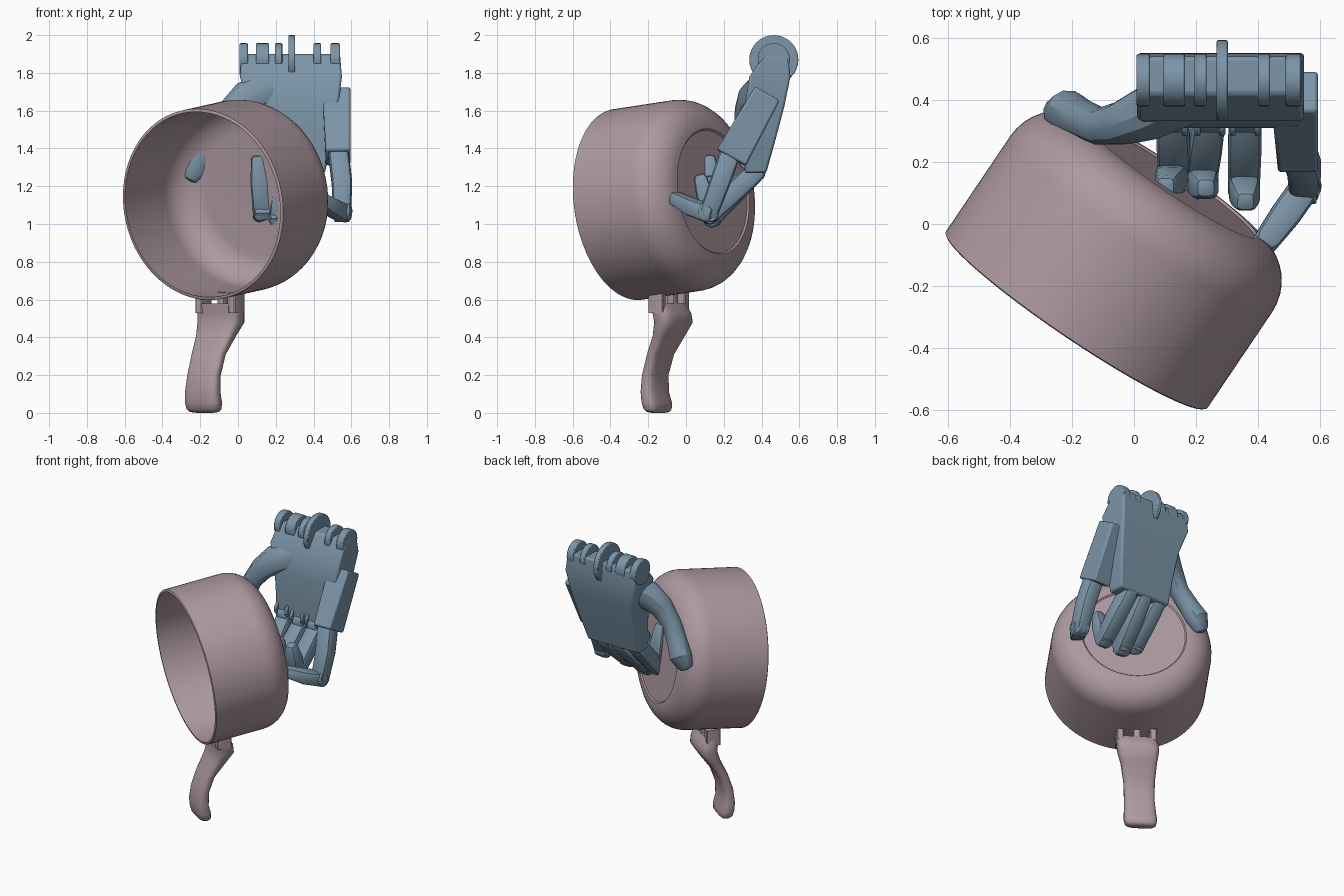
import bpy, bmesh, math
from mathutils import Vector as V

if "Cube" in bpy.data.objects:
    bpy.data.objects.remove(bpy.data.objects["Cube"])

def material(name, rgb):
    m = bpy.data.materials.new(name)
    m.diffuse_color = (*rgb, 1)
    m.use_nodes = True
    m.node_tree.nodes["Principled BSDF"].inputs["Base Color"].default_value = m.diffuse_color
    return m

ROSE = material("rose", (0.42, 0.32, 0.355))
BLUE = material("steel_blue", (0.20, 0.30, 0.39))

def finish(name, bm, mat, angle=35, bevel=0):
    bmesh.ops.recalc_face_normals(bm, faces=bm.faces)
    me = bpy.data.meshes.new(name)
    bm.to_mesh(me)
    bm.free()
    ob = bpy.data.objects.new(name, me)
    bpy.context.collection.objects.link(ob)
    me.materials.append(mat)
    if bevel:
        b = ob.modifiers.new("bevel", 'BEVEL')
        b.width, b.segments, b.limit_method = bevel, 2, 'ANGLE'
    bpy.ops.object.select_all(action='DESELECT')
    ob.select_set(True)
    bpy.context.view_layer.objects.active = ob
    bpy.ops.object.shade_smooth_by_angle(angle=math.radians(angle))
    return ob

def skin(name, rings, mat, angle=35, bevel=0):
    """Join equal-sized rings of points and cap both ends."""
    bm = bmesh.new()
    vs = [[bm.verts.new(p) for p in r] for r in rings]
    n = len(vs[0])
    for a, b in zip(vs, vs[1:]):
        for i in range(n):
            bm.faces.new((a[i], a[(i + 1) % n], b[(i + 1) % n], b[i]))
    bm.faces.new(vs[0])
    bm.faces.new(vs[-1])
    return finish(name, bm, mat, angle, bevel)

def oval(c, u, v, hw, ht, n=20, e=0.6):
    """Superellipse ring around c."""
    out = []
    for i in range(n):
        a = 2 * math.pi * (i + .5) / n
        p, q = math.cos(a), math.sin(a)
        out.append(c + u * hw * math.copysign(abs(p) ** e, p) + v * ht * math.copysign(abs(q) ** e, q))
    return out

def limb(name, pts, sizes, hint=(1, 0, 0), n=12, e=0.5, angle=35):
    """Rounded-end tapering limb through pts; sizes are (half width, half thickness)."""
    pts = [V(p) for p in pts]
    rings = []
    for i, p in enumerate(pts):
        t = (pts[min(i + 1, len(pts) - 1)] - pts[max(i - 1, 0)]).normalized()
        u = V(hint)
        u = (u - t * u.dot(t)).normalized()
        v = t.cross(u)
        hw, ht = sizes[i]
        cap = [(1, .35), (.85, .75), (.4, 1)]
        if i == 0:
            rings += [oval(p - t * ht * d, u, v, hw * s, ht * s, n, e) for d, s in cap]
        elif i == len(pts) - 1:
            rings += [oval(p + t * ht * d, u, v, hw * s, ht * s, n, e) for d, s in reversed(cap)]
        else:
            rings.append(oval(p, u, v, hw, ht, n, e))
    return skin(name, rings, BLUE, angle)

def disc(name, c, axis, r, half):
    bm = bmesh.new()
    bmesh.ops.create_cone(bm, cap_ends=True, segments=32, radius1=r, radius2=r, depth=half * 2)
    q = V((0, 0, 1)).rotation_difference(V(axis))
    for v in bm.verts:
        v.co = q @ v.co + V(c)
    return finish(name, bm, BLUE, 35, 0.006)

# Pot: turned profile, laid on its tilted axis
AXIS = V((0.555, 0.822, 0.125)).normalized()
SIDE = V((0.829, -0.559, 0)).normalized()
RIM = V((-0.187, -0.312, 1.103))
R, L, F, T = 0.51, 0.555, 0.175, 0.016
arc = [math.radians(a) for a in range(0, 91, 10)]
outer = [(R, 0.004)] + [(R - F + F * math.cos(a), L - F + F * math.sin(a)) for a in arc]
inner = [(R - F + (F - T) * math.cos(a), L - F + (F - T) * math.sin(a)) for a in reversed(arc)]
profile = [(0, L - .008), (R - F - .008, L - .008)] + outer[::-1] + [(R - .005, 0), (R - T, 0)] + inner[::-1] + [(0, L - T)]
bm = bmesh.new()
vs = [bm.verts.new((r, 0, h)) for r, h in profile]
es = [bm.edges.new(p) for p in zip(vs, vs[1:])]
bmesh.ops.spin(bm, geom=vs + es, cent=(0, 0, 0), axis=(0, 0, 1), angle=2 * math.pi, steps=96)
bmesh.ops.remove_doubles(bm, verts=bm.verts, dist=1e-5)
UP = AXIS.cross(SIDE)
for v in bm.verts:
    v.co = RIM + SIDE * v.co.x + UP * v.co.y + AXIS * v.co.z
finish("pot", bm, ROSE, 40)

# Handle: S-curved grip, sections are (x, y, z, half width, half depth)
grip = [(-.095, -.095, .58, .13, .05), (-.09, -.075, .53, .133, .062), (-.09, -.066, .48, .133, .062),
        (-.115, -.09, .41, .115, .05), (-.155, -.135, .31, .1, .038), (-.18, -.163, .2, .097, .038),
        (-.187, -.165, .11, .102, .043), (-.183, -.155, .055, .106, .048), (-.18, -.15, .02, .1, .043),
        (-.178, -.147, .005, .085, .03), (-.177, -.147, 0, .05, .015)]
flat = V((AXIS.x, AXIS.y, 0)).normalized()
skin("handle", [oval(V((x, y, z)), SIDE, flat, w, d) for x, y, z, w, d in grip], ROSE, 50)

# Fork prongs joining handle to pot
for i, (off, w, back) in enumerate([(-.105, .025, 0), (0, .022, .025), (.105, .025, 0)]):
    c = V((-.095, -.092, 0)) + SIDE * off + flat * back
    skin(f"handle_prong_{i}", [oval(c + V((0, 0, z)), SIDE, flat, w, .048 - back, 12, .3)
                               for z in (.53, .64)], ROSE, 35)

# Palm: flat tapering plate, sections are (z, x0, x1, y front, y back)
plate = [(1.90, .02, .54, .42, .54), (1.78, .01, .55, .335, .553), (1.62, .06, .53, .31, .52),
         (1.45, .07, .50, .31, .475), (1.27, .07, .46, .31, .425)]
skin("palm", [[V((a, f, z)), V((b, f, z)), V((b, k, z)), V((a, k, z))] for z, a, b, f, k in plate],
     BLUE, 30, 0.012)

# Wrist hinge: one big disc, smaller lugs either side
disc("wrist_disc", (.285, .465, 1.87), (1, 0, 0), .13, .018)
for i, (x, h) in enumerate([(.03, .022), (.13, .035), (.215, .02), (.42, .02), (.515, .025)]):
    disc(f"wrist_lug_{i}", (x, .465, 1.872), (1, 0, 0), .085, h)

# Thumb
limb("thumb", [(.14, .40, 1.70), (.04, .355, 1.66), (-.04, .325, 1.59), (-.11, .315, 1.49),
               (-.175, .345, 1.38), (-.215, .365, 1.31), (-.235, .36, 1.27)],
     [(.10, .09), (.095, .085), (.075, .07), (.06, .06), (.065, .06), (.073, .068), (.055, .05)],
     hint=(.8, 0, -.6), n=12, e=.9, angle=30)

# Three curled fingers: knuckle, middle segment, tip
curls = {"index": [(.125, .36, 1.29), (.13, .155, 1.065), (.105, .125, 1.33)],
         "middle": [(.245, .36, 1.27), (.215, .14, 1.035), (.23, .12, 1.22)],
         "ring": [(.36, .36, 1.27), (.355, .13, 1.05), (.36, .08, 1.23)]}
for name, (a, b, c) in curls.items():
    a, b, c = V(a), V(b), V(c)
    limb(f"{name}_middle", [a, a.lerp(b, .5), b], [(.052, .055), (.055, .055), (.052, .048)])
    limb(f"{name}_tip", [b, b.lerp(c, .6), c], [(.052, .048), (.05, .048), (.035, .035)])
    disc(f"{name}_knuckle", a + V((0, 0, .02)), (1, 0, 0), .065, .035)
    for s in (-1, 1):
        disc(f"{name}_hinge", a + V((s * .04, -.03, .06)), (1, 0, 0), .045, .01)

# Little finger: blocky base, long segment, tip against the pot
base = [V((.52, .43, 1.69)), V((.53, .24, 1.35))]
t = (base[1] - base[0]).normalized()
u = (V((1, 0, 0)) - t * t.x).normalized()
v = t.cross(u)
skin("little_base", [[p + u * w * i + v * d * j for i, j in ((-1, -1), (1, -1), (1, 1), (-1, 1))]
                     for p, w, d in ((base[0], .075, .075), (base[1], .065, .088))], BLUE, 30, 0.012)
limb("little_middle", [(.53, .24, 1.39), (.55, .18, 1.22), (.55, .125, 1.07)],
     [(.055, .058), (.055, .055), (.05, .05)])
limb("little_tip", [(.55, .115, 1.06), (.49, .03, 1.09), (.435, -.045, 1.13)],
     [(.05, .048), (.05, .046), (.042, .036)], hint=(.75, -.6, 0))
disc("little_joint", (.55, .12, 1.065), (1, 0, 0), .055, .04)
